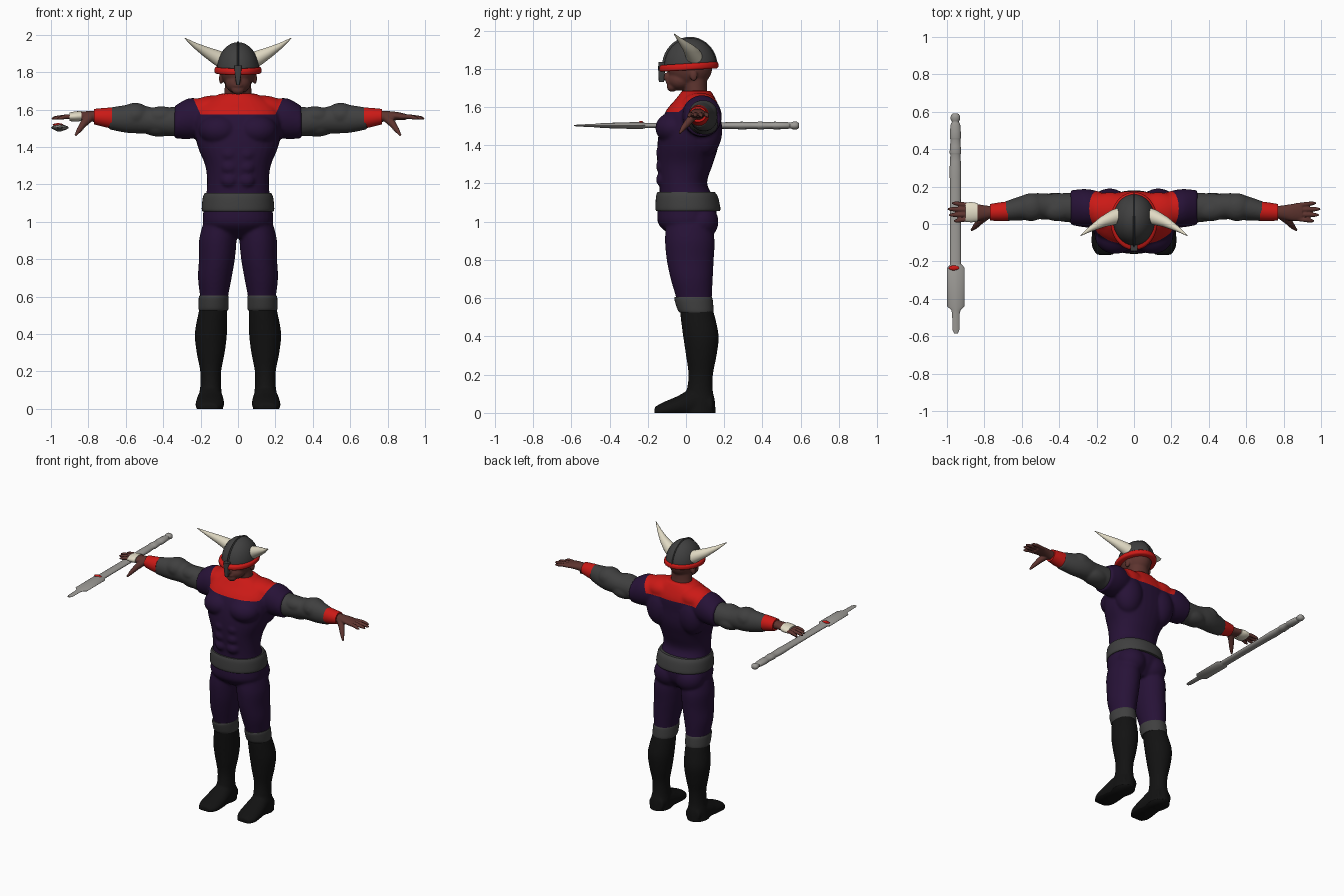
import bpy, bmesh, math
from mathutils import Vector, Matrix

if "Cube" in bpy.data.objects:
    bpy.data.objects.remove(bpy.data.objects["Cube"])


def material(name, *rgb):
    m = bpy.data.materials.new(name)
    m.use_nodes = True
    m.diffuse_color = (*rgb, 1)
    m.node_tree.nodes["Principled BSDF"].inputs["Base Color"].default_value = (*rgb, 1)
    return m


PURPLE = material("dark purple", .02, .006, .038)
RED = material("red", .6, .01, .008)
GREY = material("dark grey", .05, .05, .05)
BLACK = material("boot black", .006, .006, .006)
SKIN = material("brown skin", .11, .034, .028)
BONE = material("bone", .75, .7, .55)
STEEL = material("steel", .34, .33, .31)


def bridge(bm, rings):
    n = len(rings[0])
    for a, b in zip(rings, rings[1:]):
        for i in range(n):
            j = (i + 1) % n
            bm.faces.new((a[i], a[j], b[j], b[i]))
    bm.faces.new(rings[0])
    bm.faces.new(rings[-1])


def loft(bm, axis, rows, power=1.0, sides=32, steps=4):
    """Rows: position on axis, two centre coordinates, two radii."""
    rows = [Vector(r) for r in rows]
    smooth = []
    for i in range(len(rows) - 1):
        a, b = rows[i], rows[i + 1]
        p, q = rows[max(i - 1, 0)], rows[min(i + 2, len(rows) - 1)]
        for k in range(steps):
            t = k / steps
            smooth.append(a + t * (b - p) / 2 + t * t * (p - a * 2.5 + b * 2 - q / 2)
                          + t ** 3 * (a * 1.5 - p / 2 - b * 1.5 + q / 2))
    smooth.append(rows[-1])
    rings = []
    for t, c, d, r, s in smooth:
        ring = []
        for i in range(sides):
            ang = math.tau * i / sides
            u, v = math.cos(ang), math.sin(ang)
            co = [c + r * math.copysign(abs(u) ** power, u),
                  d + s * math.copysign(abs(v) ** power, v)]
            co.insert(axis, t)
            ring.append(bm.verts.new(co))
        rings.append(ring)
    bridge(bm, rings)


def tube(bm, path, sides=16):
    """Path rows: x, y, z, radius."""
    pts = [Vector(p[:3]) for p in path]
    rings = []
    for i, p in enumerate(pts):
        way = pts[min(i + 1, len(pts) - 1)] - pts[max(i - 1, 0)]
        rot = way.to_track_quat('Z', 'Y')
        rings.append([bm.verts.new(p + rot @ Vector((math.cos(a), math.sin(a), 0)) * path[i][3])
                      for a in (math.tau * k / sides for k in range(sides))])
    bridge(bm, rings)


def blob(bm, centre, radii):
    bmesh.ops.create_uvsphere(bm, u_segments=32, v_segments=20, radius=1,
                              matrix=Matrix.Translation(centre) @ Matrix.Diagonal((*radii, 1)))


def flip(bm, copy=False):
    """Mirror across x, either in place or as an added copy."""
    verts = bm.verts[:]
    if copy:
        new = bmesh.ops.duplicate(bm, geom=bm.verts[:] + bm.edges[:] + bm.faces[:])
        verts = [g for g in new["geom"] if isinstance(g, bmesh.types.BMVert)]
    bmesh.ops.scale(bm, vec=(-1, 1, 1), verts=verts)


def cut(bm, co, no, clear=False):
    geom = bm.verts[:] + bm.edges[:] + bm.faces[:]
    res = bmesh.ops.bisect_plane(bm, geom=geom, plane_co=co, plane_no=no, clear_outer=clear)
    if clear:
        edges = [g for g in res["geom_cut"] if isinstance(g, bmesh.types.BMEdge)]
        bmesh.ops.holes_fill(bm, edges=edges, sides=0)


def finish(bm, name, *mats, voxel=0):
    bmesh.ops.recalc_face_normals(bm, faces=bm.faces[:])
    me = bpy.data.meshes.new(name)
    bm.to_mesh(me)
    bm.free()
    ob = bpy.data.objects.new(name, me)
    bpy.context.collection.objects.link(ob)
    if voxel:  # fuse overlapping muscles into one skin
        rm = ob.modifiers.new("fuse", 'REMESH')
        rm.mode, rm.voxel_size = 'VOXEL', voxel
        sm = ob.modifiers.new("soften", 'SMOOTH')
        sm.factor, sm.iterations = .5, 5
        dg = bpy.context.evaluated_depsgraph_get()
        ob.data = bpy.data.meshes.new_from_object(ob.evaluated_get(dg))
        ob.modifiers.clear()
    ob.data.materials.clear()
    for m in mats:
        ob.data.materials.append(m)
    bpy.ops.object.select_all(action='DESELECT')
    ob.select_set(True)
    bpy.context.view_layer.objects.active = ob
    bpy.ops.object.shade_smooth_by_angle(angle=math.radians(45))
    return ob


# Body suit: one half of the muscles, mirrored, then the torso core
bm = bmesh.new()
loft(bm, 2, [(.98, .1, .015, .09, .12), (.9, .108, .02, .1, .13), (.8, .113, .022, .096, .123),
             (.7, .124, .03, .09, .11), (.6, .128, .042, .075, .093), (.53, .13, .05, .07, .085)])
loft(bm, 0, [(.15, .07, 1.56, .09, .1), (.21, .08, 1.555, .1, .105), (.27, .085, 1.55, .102, .108),
             (.34, .088, 1.532, .092, .086)])
for centre, radii in [((.1, -.06, 1.49), (.11, .1, .085)), ((.13, .07, 1.6), (.13, .1, .075)),
                      ((.13, .1, 1.48), (.1, .09, .14)), ((.085, .075, 1.0), (.1, .095, .095))]:
    blob(bm, centre, radii)
for row in range(3):
    blob(bm, (.045, -.125, 1.22 + row * .07), (.045, .032, .037))
flip(bm, copy=True)
loft(bm, 2, [(.915, 0, .02, .09, .08), (.98, 0, .005, .18, .145), (1.05, 0, .005, .186, .155),
             (1.12, 0, .005, .175, .145), (1.2, 0, -.015, .165, .125), (1.3, 0, -.005, .175, .145),
             (1.4, 0, .01, .215, .16), (1.5, 0, .02, .232, .155), (1.58, 0, .035, .225, .14),
             (1.64, 0, .05, .18, .105), (1.685, 0, .055, .095, .075)], power=.9)
suit = finish(bm, "body_suit", PURPLE, RED, voxel=.009)

# Red yoke with clean straight borders
bm = bmesh.new()
bm.from_mesh(suit.data)
cut(bm, (0, 0, 1.573), (0, 0, 1))
for s in (1, -1):
    cut(bm, (s * .2, 0, 1.573), (s, 0, -.45))
for f in bm.faces:
    c = f.calc_center_median()
    f.material_index = int(c.z > 1.573 and abs(c.x) < .2 + (c.z - 1.573) * .45)
bm.to_mesh(suit.data)
bm.free()

# Belt
bm = bmesh.new()
loft(bm, 2, [(1.055, 0, .01, .188, .165), (1.07, 0, .01, .194, .17), (1.13, 0, .005, .188, .162),
             (1.155, 0, 0, .177, .15)], power=.92, sides=48)
finish(bm, "belt", GREY)

for side, s in (("left", 1), ("right", -1)):
    def pair(bm, name, *mats, voxel=0):
        if s < 0:
            flip(bm)
        return finish(bm, side + "_" + name, *mats, voxel=voxel)

    # Boot with a flat sole
    bm = bmesh.new()
    loft(bm, 2, [(.56, .13, .05, .07, .083), (.5, .136, .062, .078, .09), (.4, .145, .078, .086, .093),
                 (.3, .146, .08, .075, .08), (.2, .146, .077, .056, .064), (.12, .146, .072, .056, .068),
                 (.06, .148, .07, .064, .082), (-.02, .15, .07, .072, .085)])
    loft(bm, 1, [(.14, .147, .04, .055, .05), (.05, .148, .05, .066, .08), (-.05, .15, .03, .076, .055),
                 (-.12, .153, .015, .072, .04), (-.165, .155, .005, .045, .025)])
    boot = pair(bm, "boot", BLACK, voxel=.008)
    bm = bmesh.new()
    bm.from_mesh(boot.data)
    cut(bm, (0, 0, 0), (0, 0, -1), clear=True)
    bm.to_mesh(boot.data)
    bm.free()

    # Knee band, rising towards the outside
    bm = bmesh.new()
    loft(bm, 2, [(.525, .131, .054, .077, .088), (.54, .131, .05, .08, .094), (.59, .13, .04, .08, .1),
                 (.605, .129, .038, .077, .097)])
    pair(bm, "knee_band", GREY)

    # Arm with upper arm and forearm muscles
    bm = bmesh.new()
    loft(bm, 0, [(.28, .085, 1.54, .08, .08), (.36, .088, 1.535, .078, .078), (.45, .092, 1.54, .07, .07),
                 (.53, .095, 1.55, .07, .078), (.6, .085, 1.55, .066, .074), (.69, .068, 1.552, .052, .058)])
    blob(bm, (.41, .075, 1.565), (.09, .06, .052))
    blob(bm, (.42, .1, 1.51), (.1, .068, .055))
    blob(bm, (.55, .09, 1.57), (.08, .075, .066))
    pair(bm, "arm", GREY, voxel=.008)

    # Wrist cuff
    bm = bmesh.new()
    loft(bm, 0, [(.675, .068, 1.555, .053, .056), (.72, .065, 1.558, .05, .05), (.77, .063, 1.562, .044, .041)])
    pair(bm, "wrist_cuff", RED)

    # Hand with spread fingers and lowered thumb
    bm = bmesh.new()
    loft(bm, 0, [(.75, .063, 1.562, .032, .032), (.8, .062, 1.565, .038, .027), (.85, .062, 1.565, .046, .022),
                 (.9, .063, 1.56, .046, .016)])
    for k, tip in enumerate((.965, .99, .998, .975)):
        y = .028 + k * .024
        tube(bm, [(.86, y, 1.562, .011), (.92, y + (k - 1.5) * .004, 1.562, .0125),
                  (tip - .02, y + (k - 1.5) * .007, 1.555, .011), (tip, y + (k - 1.5) * .008, 1.55, .005)])
    tube(bm, [(.79, .045, 1.56, .024), (.825, .015, 1.525, .02), (.85, -.015, 1.49, .014), (.87, -.035, 1.46, .006)])
    pair(bm, "hand", SKIN, voxel=.0045)

    # Horn
    bm = bmesh.new()
    tube(bm, [(.07, .045, 1.855, .045), (.11, .035, 1.877, .04), (.17, .01, 1.908, .028),
              (.23, -.025, 1.943, .015), (.285, -.062, 1.982, .002)], sides=24)
    pair(bm, "horn", BONE)

# Bone wrap on the weapon hand
bm = bmesh.new()
loft(bm, 0, [(-.9, .063, 1.561, .051, .023), (-.87, .063, 1.563, .054, .027), (-.838, .062, 1.565, .05, .027)])
finish(bm, "hand_wrap", BONE)

# Head and neck
bm = bmesh.new()
loft(bm, 2, [(1.62, 0, .06, .085, .075), (1.68, 0, .05, .074, .062), (1.75, 0, .045, .07, .065), (1.82, 0, .04, .07, .07)])
for centre, radii in [((0, .02, 1.81), (.092, .118, .11)), ((0, -.03, 1.74), (.068, .066, .055)),
                      ((0, -.072, 1.705), (.034, .028, .026)), ((0, -.1, 1.758), (.014, .024, .022)),
                      ((0, -.088, 1.728), (.026, .018, .012)), ((.09, .04, 1.765), (.012, .02, .03)),
                      ((-.09, .04, 1.765), (.012, .02, .03))]:
    blob(bm, centre, radii)
finish(bm, "head", SKIN, voxel=.006)

# Helmet dome with a central ridge
bm = bmesh.new()
blob(bm, (0, .023, 1.81), (.113, .138, .15))
cut(bm, (0, 0, 1.81), (0, 0, -1), clear=True)
finish(bm, "helmet_dome", GREY)
bm = bmesh.new()
blob(bm, (0, .02, 1.81), (.014, .146, .157))
cut(bm, (0, 0, 1.81), (0, 0, -1), clear=True)
finish(bm, "helmet_ridge", GREY)

# Helmet rim, tilted up at the back
bm = bmesh.new()
loft(bm, 2, [(1.792, 0, .015, .116, .145), (1.799, 0, .015, .125, .154), (1.818, 0, .015, .125, .154),
             (1.827, 0, .015, .116, .145)], sides=48)
for v in bm.verts:
    v.co.z += v.co.y * .06
finish(bm, "helmet_rim", RED)

# Nose guard
bm = bmesh.new()
loft(bm, 2, [(1.732, 0, -.128, .009, .014), (1.78, 0, -.128, .016, .017), (1.835, 0, -.125, .02, .02)], power=.5)
finish(bm, "nose_guard", GREY)

# Long weapon: pommel, ribbed grip, shaft, flat blade and narrow tip
X, Z = -.955, 1.503
bm = bmesh.new()
loft(bm, 1, [(y, X, Z, r, t) for y, r, t in
             [(.592, .012, .01), (.58, .024, .02), (.56, .025, .02), (.545, .018, .015), (.53, .026, .018),
              (.46, .03, .02), (.45, .026, .017), (.38, .031, .021), (.37, .027, .018), (.29, .031, .02),
              (.2, .029, .017), (0, .029, .014), (-.22, .03, .014)]], steps=2, sides=24)
finish(bm, "shaft", STEEL)
bm = bmesh.new()
loft(bm, 1, [(y, X + .003, Z, r, t) for y, r, t in
             [(-.215, .03, .014), (-.235, .047, .019), (-.44, .047, .013), (-.46, .025, .01),
              (-.48, .02, .009), (-.565, .019, .005), (-.585, .01, .003)]], power=1.3, steps=1, sides=24)
finish(bm, "blade", STEEL)
bm = bmesh.new()
blob(bm, (X - .008, -.235, Z + .016), (.028, .013, .008))
finish(bm, "blade_gem", RED)
